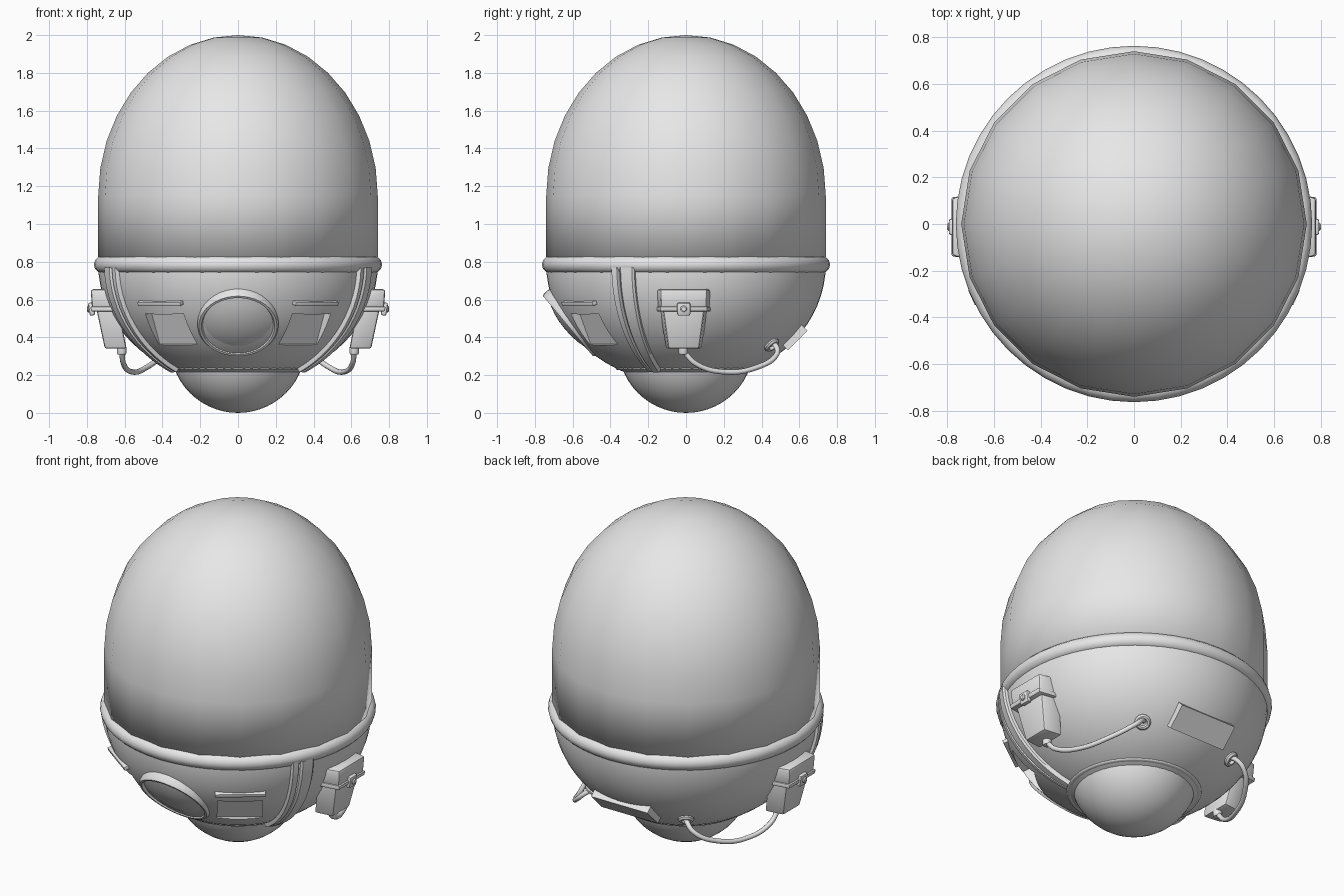
import bpy, bmesh
from math import sin, cos, sqrt, pi, radians
from mathutils import Matrix, Vector

cube = bpy.data.objects.get("Cube")
if cube:
    bpy.data.objects.remove(cube, do_unlink=True)

grey = bpy.data.materials.new("plain_grey")
grey.use_nodes = True
grey.diffuse_color = (0.8, 0.8, 0.8, 1)
grey.node_tree.nodes["Principled BSDF"].inputs["Base Color"].default_value = (0.8, 0.8, 0.8, 1)

RIM_Z, BOWL_R, BOWL_H = 0.785, 0.74, 0.635


def bowl_radius(z):
    return BOWL_R * sqrt(max(0, 1 - ((RIM_Z - z) / BOWL_H) ** 2))


def frame(az, r, z, tilt=0):
    """Local x points outward (tilting downward), y sideways, z up."""
    a = radians(az)
    return (Matrix.Translation((r * cos(a), r * sin(a), z))
            @ Matrix.Rotation(a, 4, 'Z') @ Matrix.Rotation(radians(tilt), 4, 'Y'))


def finish(name, bm, matrix=Matrix(), angle=35):
    bmesh.ops.remove_doubles(bm, verts=bm.verts, dist=1e-5)
    bmesh.ops.transform(bm, matrix=matrix, verts=bm.verts)
    bmesh.ops.recalc_face_normals(bm, faces=bm.faces)
    mesh = bpy.data.meshes.new(name)
    bm.to_mesh(mesh)
    bm.free()
    mesh.materials.append(grey)
    ob = bpy.data.objects.new(name, mesh)
    bpy.context.collection.objects.link(ob)
    smooth(ob, angle)
    return ob


def smooth(ob, angle=35):
    bpy.ops.object.select_all(action='DESELECT')
    ob.select_set(True)
    bpy.context.view_layer.objects.active = ob
    bpy.ops.object.shade_smooth_by_angle(angle=radians(angle))


def lathe(name, profile, sides, matrix=Matrix(), angle=35, closed=False):
    bm = bmesh.new()
    vs = [bm.verts.new((r, 0, z)) for r, z in profile]
    pairs = list(zip(vs, vs[1:])) + ([(vs[-1], vs[0])] if closed else [])
    edges = [bm.edges.new(p) for p in pairs]
    bmesh.ops.spin(bm, geom=vs + edges, cent=(0, 0, 0), axis=(0, 0, 1),
                   angle=2 * pi, steps=sides)
    return finish(name, bm, matrix, angle)


def torus(name, major, minor, z, sides, flat=1.0):
    ring = [(major + minor * cos(k * pi / 6), z + flat * minor * sin(k * pi / 6)) for k in range(12)]
    return lathe(name, ring, sides, angle=60, closed=True)


def box(name, size, matrix, bevel=0.0):
    bm = bmesh.new()
    bmesh.ops.create_cube(bm, size=1)
    bmesh.ops.scale(bm, vec=size, verts=bm.verts)
    if bevel:
        bmesh.ops.bevel(bm, geom=bm.edges[:], offset=bevel, segments=2,
                        affect='EDGES', profile=0.5)
    return finish(name, bm, matrix)


def loft(name, sections, bevel):
    """Box through rectangles given as (z, x_in, x_out, half_width)."""
    bm = bmesh.new()
    rings = [[bm.verts.new(p) for p in ((a, -w, z), (b, -w * 0.85, z), (b, w * 0.85, z), (a, w, z))]
             for z, a, b, w in sections]
    for lo, hi in zip(rings, rings[1:]):
        for i in range(4):
            j = (i + 1) % 4
            bm.faces.new((lo[i], lo[j], hi[j], hi[i]))
    bm.faces.new(rings[0])
    bm.faces.new(rings[-1])
    bmesh.ops.bevel(bm, geom=bm.edges[:], offset=bevel, segments=2, affect='EDGES', profile=0.5)
    return finish(name, bm, Matrix.Translation((0, -0.012, 0)))


def tube(name, points, radius):
    curve = bpy.data.curves.new(name, 'CURVE')
    curve.dimensions = '3D'
    curve.bevel_depth, curve.bevel_resolution, curve.resolution_u = radius, 3, 8
    curve.use_fill_caps = True
    sp = curve.splines.new('BEZIER')
    sp.bezier_points.add(len(points) - 1)
    for bp, p in zip(sp.bezier_points, points):
        bp.co = p
        bp.handle_left_type = bp.handle_right_type = 'AUTO'
    curve.materials.append(grey)
    ob = bpy.data.objects.new(name, curve)
    bpy.context.collection.objects.link(ob)
    return ob


def band(name, az, width, lift):
    """Strip that runs down the bowl from the rim to the collar."""
    bm = bmesh.new()
    steps, rings = 16, []
    for i in range(steps + 1):
        z = 0.77 - (0.77 - 0.235) * sin(i / steps * pi / 2)
        r = bowl_radius(z)
        n = Vector((r / BOWL_R ** 2, (z - RIM_Z) / BOWL_H ** 2)).normalized()
        ring = []
        for side, up in ((-1, -0.02), (-1, 0.6 * lift), (-0.75, lift), (0.75, lift), (1, 0.6 * lift), (1, -0.02)):
            a = radians(az + side * width / 2)
            rr = r + n.x * up
            ring.append(bm.verts.new((rr * cos(a), rr * sin(a), z + n.y * up)))
        rings.append(ring)
    for lo, hi in zip(rings, rings[1:]):
        for i in range(5):
            bm.faces.new((lo[i], lo[i + 1], hi[i + 1], hi[i]))
    return finish(name, bm)


def mirrored(ob):
    """Copy of a left-hand part on the right-hand side."""
    if ob.type == 'MESH':
        mesh = ob.data.copy()
        mesh.transform(Matrix.Scale(-1, 4, (1, 0, 0)))
        mesh.flip_normals()
    else:
        mesh = ob.data.copy()
        mesh.transform(Matrix.Scale(-1, 4, (1, 0, 0)))
    copy = bpy.data.objects.new(ob.name.replace("left", "right"), mesh)
    bpy.context.collection.objects.link(copy)


# Tall dome with a thin wall
arc = [(0.74 * cos(k * pi / 18), 1.15 + 0.85 * sin(k * pi / 18)) for k in range(9)]
dome = lathe("dome", [(0.74, 0.79)] + arc + [(0, 2.0)], 20, angle=60)
shell = dome.modifiers.new("wall", 'SOLIDIFY')
shell.thickness, shell.offset = 0.03, -1

# Rim ring, bowl, collar and bottom ball
torus("rim_ring", 0.717, 0.046, RIM_Z, 48)
heights = [RIM_Z - BOWL_H * sin(k * pi / 36) for k in range(19)]
bowl = lathe("bowl", [(0, RIM_Z)] + [(bowl_radius(z), z) for z in heights[:-1]]
             + [(0, heights[-1])], 64)
torus("collar", 0.355, 0.018, 0.237, 48, 0.6)
lathe("bottom_ball", [(0.36 * sin(k * pi / 28), 0.36 - 0.36 * cos(k * pi / 28)) for k in range(15)], 40)

# Sunken vents cut into the bowl
VENT = 36
for side in (-1, 1):
    cutter = box("vent_cutter", (0.2, 0.25, 0.2), frame(-90 + side * VENT, 0.665, 0.415, 24))
    cutter.hide_render = True
    cut = bowl.modifiers.new("vent", 'BOOLEAN')
    cut.operation, cut.object, cut.solver = 'DIFFERENCE', cutter, 'EXACT'
    bpy.context.view_layer.objects.active = bowl
    bpy.ops.object.modifier_apply(modifier=cut.name)
    bpy.data.objects.remove(cutter, do_unlink=True)
smooth(bowl)

# Front porthole: rounded rim and shallow lens
port = frame(-90, 0.605, 0.475, 39.7) @ Matrix.Rotation(pi / 2, 4, 'Y')
lathe("porthole_rim", [(0.2, -0.07), (0.215, -0.05), (0.215, 0.012), (0.207, 0.025), (0.194, 0.025),
                       (0.187, 0.012), (0.187, -0.05)], 40, port)
lathe("porthole_lens", [(0.19, 0.008), (0.15, 0.024), (0.1, 0.038), (0.05, 0.046), (0, 0.048)], 40, port)

# Parts that sit on both sides
pair = [
    box("left_vent_bar", (0.04, 0.28, 0.022), frame(-90 + VENT, 0.694, 0.582, 18), 0.003),
    band("left_wide_band", -24.5, 6.5, 0.025),
    band("left_thin_band", -30, 3.2, 0.022),
    loft("left_pack_body", [(0.34, 0.59, 0.705, 0.095), (0.59, 0.64, 0.758, 0.135)], 0.012),
    loft("left_pack_lid", [(0.555, 0.64, 0.773, 0.142), (0.655, 0.685, 0.78, 0.146)], 0.014),
    loft("left_pack_strap", [(0.537, 0.63, 0.776, 0.148), (0.563, 0.63, 0.782, 0.148)], 0.006),
    box("left_buckle", (0.03, 0.07, 0.07), frame(0, 0.775, 0.55, 8) @ Matrix.Translation((0, -0.012, 0)), 0.01),
    lathe("left_buckle_knob", [(0.018, -0.01), (0.018, 0.012), (0.012, 0.018), (0, 0.018)], 16,
          Matrix.Translation((0.782, -0.012, 0.55)) @ Matrix.Rotation(pi / 2, 4, 'Y')),
    lathe("left_hose_plug", [(0, 0.31), (0.022, 0.31), (0.026, 0.32), (0.026, 0.35), (0, 0.35)], 16,
          Matrix.Translation((0.615, -0.015, 0))),
    tube("left_hose", [(0.615, -0.015, 0.33), (0.607, 0.05, 0.262), (0.56, 0.2, 0.217), (0.48, 0.38, 0.243),
                       (0.39, 0.48, 0.31), (0.34, 0.475, 0.355), (0.29, 0.43, 0.38)], 0.014),
    lathe("left_hose_socket", [(0.045, -0.03), (0.045, 0.01), (0.036, 0.02), (0.026, 0.02), (0.02, 0.005),
                               (0, 0.005)], 24,
          frame(55, 0.55, 0.365, 45) @ Matrix.Rotation(pi / 2, 4, 'Y')),
]
for part in pair:
    mirrored(part)

# Plate on the back
box("back_plate", (0.06, 0.38, 0.145), frame(90, 0.57, 0.405, 45))
